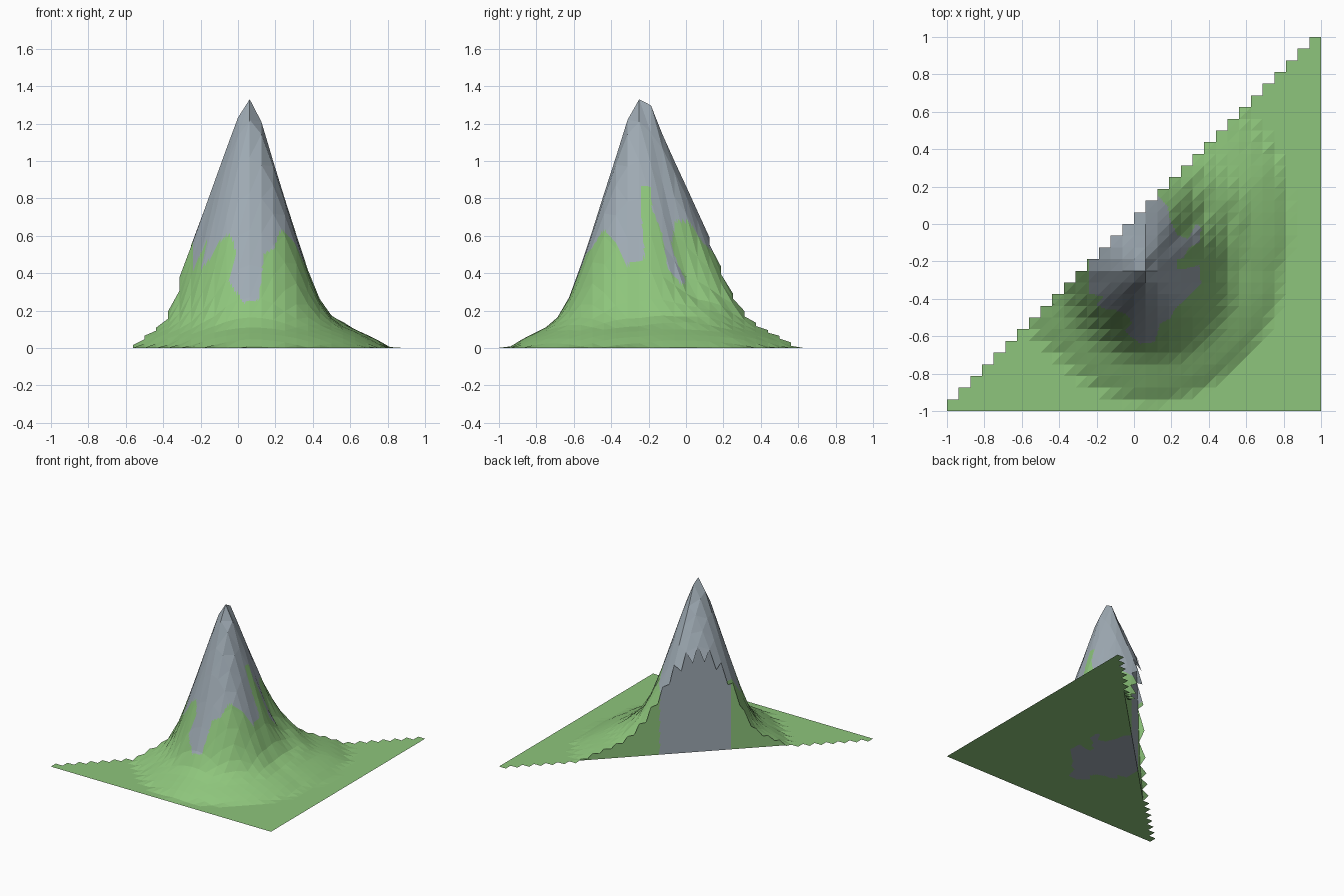
import bpy, bmesh, math
from mathutils import Vector

if "Cube" in bpy.data.objects:
    bpy.data.objects.remove(bpy.data.objects["Cube"])

N = 32                      # grid cells per side
C = 2 / N                   # cell size
PEAK = (0.0625, -0.25)
FLAT = 0.001                # thickness of the flat land


def material(name, colour):
    m = bpy.data.materials.new(name)
    m.diffuse_color = (*colour, 1)
    m.use_nodes = True
    m.node_tree.nodes["Principled BSDF"].inputs["Base Color"].default_value = m.diffuse_color
    return m


MATS = [material("grass_green", (0.27, 0.56, 0.20)),
        material("rock_grey", (0.35, 0.41, 0.46))]

# slope profile: (distance, height)
PROFILE = [(0, 1.33), (.0625, 1.22), (.125, 1.02), (.19, .82), (.25, .63),
           (.31, .45), (.37, .28), (.43, .17), (.5, .11), (.62, .05), (.7, FLAT), (9, FLAT)]
# steepness around the peak: (angle, factor), for the cone and for the foot
CONE = [(0, 1.05), (15, 1.0), (45, .96), (65, .78), (90, .70), (135, .8), (180, .89),
        (195, .98), (225, 1.02), (270, 1.0), (315, .98), (360, 1.05)]
FOOT = [(0, .96), (20, .87), (40, .76), (65, .70), (90, .70), (135, .8), (180, .91),
        (200, 1.0), (225, 1.09), (270, 1.0), (315, 1.0), (360, .96)]
# plan outline of the bare rock
ROCK = [(.12, .4), (.12, .16), (.18, .1), (.19, .03), (.23, -.06), (.29, -.08), (.33, .0),
        (.36, -.02), (.35, -.1), (.29, -.13), (.27, -.18), (.23, -.19), (.23, -.24),
        (.27, -.24), (.35, -.22), (.36, -.32), (.29, -.39), (.22, -.45), (.19, -.51), (.14, -.53),
        (.11, -.63), (.03, -.64), (-.05, -.57), (-.01, -.53), (-.03, -.49), (-.1, -.46),
        (-.14, -.46), (-.2, -.43), (-.16, -.39), (-.24, -.37), (-.24, .0), (-.24, .4)]


def lerp(table, t):
    for (a, u), (b, v) in zip(table, table[1:]):
        if t <= b:
            return u + (v - u) * (t - a) / (b - a)
    return table[-1][1]


def height(x, y):
    dx, dy = x - PEAK[0], y - PEAK[1]
    a = math.degrees(math.atan2(dy, dx)) % 360
    r = math.hypot(dx, dy)
    t = min(max((r - .34) / .22, 0), 1)
    k = lerp(CONE, a) * (1 - t) + lerp(FOOT, a) * t
    if r < .07 and dy > .05:                # blunt back of the summit
        k = .3
    return lerp(PROFILE, r * k)


def is_rock(p):
    inside = False
    for (x1, y1), (x2, y2) in zip(ROCK, ROCK[1:] + ROCK[:1]):
        if (y1 > p.y) != (y2 > p.y) and p.x < x1 + (x2 - x1) * (p.y - y1) / (y2 - y1):
            inside = not inside
    return inside


def build(name, triangles):
    """Flat-faced mesh from triangles, refined so the rock edge reads smoothly."""
    bm = bmesh.new()
    for tri in triangles:
        bm.faces.new([bm.verts.new(p) for p in tri])
    bmesh.ops.remove_doubles(bm, verts=bm.verts[:], dist=1e-5)
    near = {e for f in bm.faces for e in f.edges
            if math.hypot(f.calc_center_median().x - PEAK[0],
                          f.calc_center_median().y - PEAK[1]) < .55}
    bmesh.ops.subdivide_edges(bm, edges=list(near), cuts=5, use_grid_fill=True)
    for f in bm.faces:
        f.material_index = int(is_rock(f.calc_center_median()))
    me = bpy.data.meshes.new(name)
    bm.to_mesh(me)
    bm.free()
    for m in MATS:
        me.materials.append(m)
    ob = bpy.data.objects.new(name, me)
    bpy.context.collection.objects.link(ob)


H = {}
for i in range(N + 1):
    for j in range(N + 1):
        x, y = -1 + i * C, -1 + j * C
        H[i, j] = Vector((x, y, height(x, y)))


def ground(p):
    return Vector((p.x, p.y, 0))


surface, base, wall = [], [], []
for j in range(N):
    for i in range(j, N):
        a, b, c, d = H[i, j], H[i + 1, j], H[i + 1, j + 1], H[i, j + 1]
        surface += [(a, b, c), (a, c, d)]
        base.append([ground(p) for p in (c, b, a)])
        if i > j:
            base.append([ground(p) for p in (d, c, a)])
        elif max(a.z, c.z) > .002:      # cut face along the diagonal
            wall += [(a, c, ground(c)), (a, ground(c), ground(a))]

build("mountain_surface", surface)
build("underside", base)
build("cut_wall", wall)
